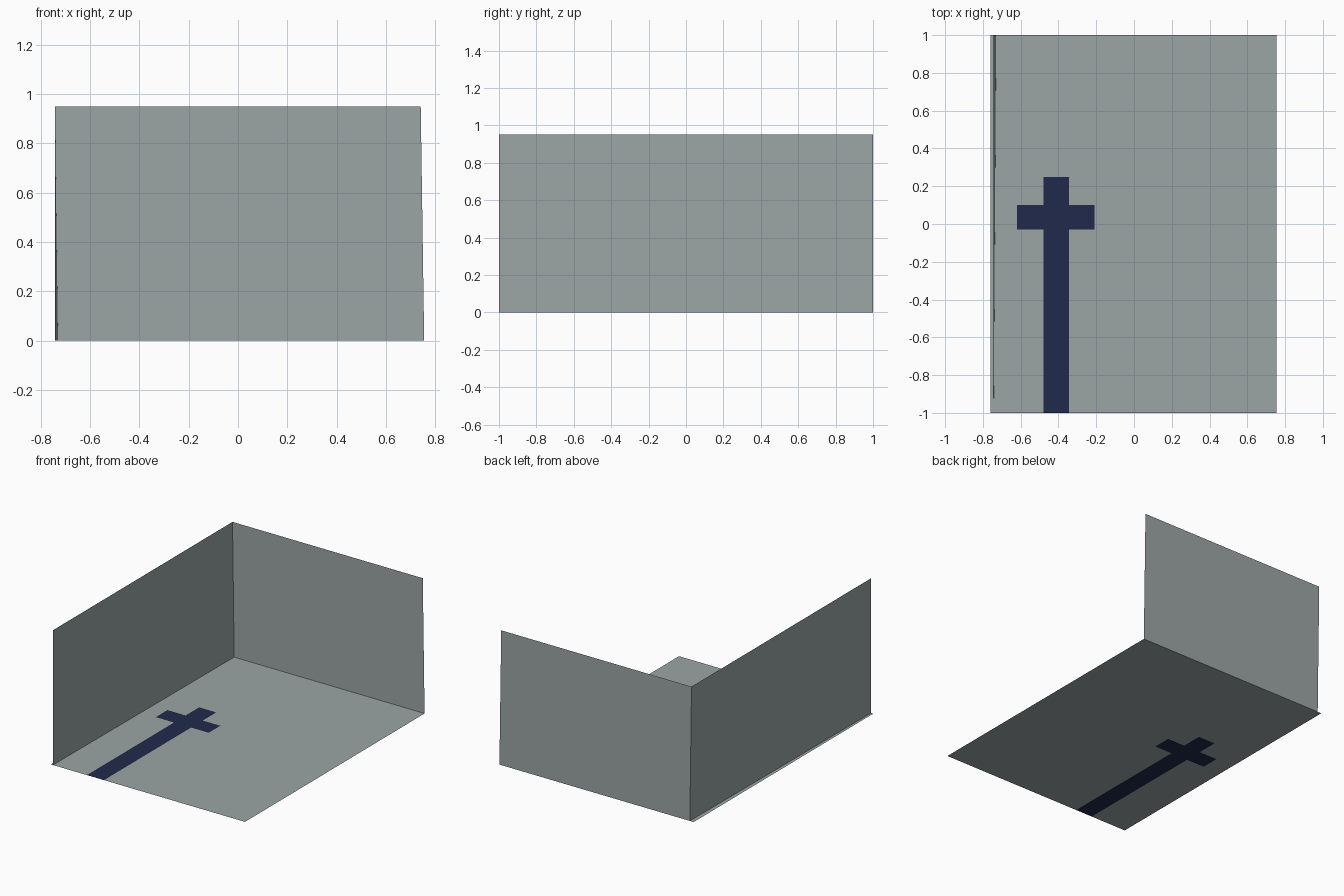
import bpy

if "Cube" in bpy.data.objects:
    bpy.data.objects.remove(bpy.data.objects["Cube"])


def material(name, rgb):
    m = bpy.data.materials.new(name)
    m.diffuse_color = (*rgb, 1.0)
    m.use_nodes = True
    m.node_tree.nodes["Principled BSDF"].inputs["Base Color"].default_value = m.diffuse_color
    return m


grey = material("pale_grey", (0.33, 0.38, 0.376))
navy = material("navy_blue", (0.014, 0.023, 0.072))


def sheet(name, verts, faces, mats):
    mesh = bpy.data.meshes.new(name)
    mesh.from_pydata(verts, [], faces)
    for m in mats:
        mesh.materials.append(m)
    obj = bpy.data.objects.new(name, mesh)
    bpy.context.collection.objects.link(obj)
    return obj


# Floor: one sheet, cut along the outline of the cross
xs = [-0.76, -0.62, -0.478, -0.345, -0.208, 0.755]
ys = [-1.0, -0.03, 0.10, 0.25, 1.0]
nx = len(xs)
verts = [(x, y, 0) for y in ys for x in xs]
faces = [(j * nx + i, j * nx + i + 1, (j + 1) * nx + i + 1, (j + 1) * nx + i)
         for j in range(len(ys) - 1) for i in range(nx - 1)]
floor = sheet("floor", verts, faces, [grey, navy])

# Painted cross: long upright strip plus the crossbar
for p in floor.data.polygons:
    x, y, _ = p.center
    upright = -0.478 < x < -0.345 and y < 0.25
    bar = -0.62 < x < -0.208 and -0.03 < y < 0.10
    p.material_index = int(upright or bar)

# Thin walls, leaning very slightly to the left
H = 0.95
sheet("left_wall",
      [(-0.743, -1, 0), (-0.73, 1, 0), (-0.743, 1, H), (-0.743, -1, H)],
      [(0, 1, 2, 3)], [grey])
sheet("back_wall",
      [(-0.73, 1, 0), (0.755, 1, 0), (0.741, 1, H), (-0.743, 1, H)],
      [(0, 1, 2, 3)], [grey])
